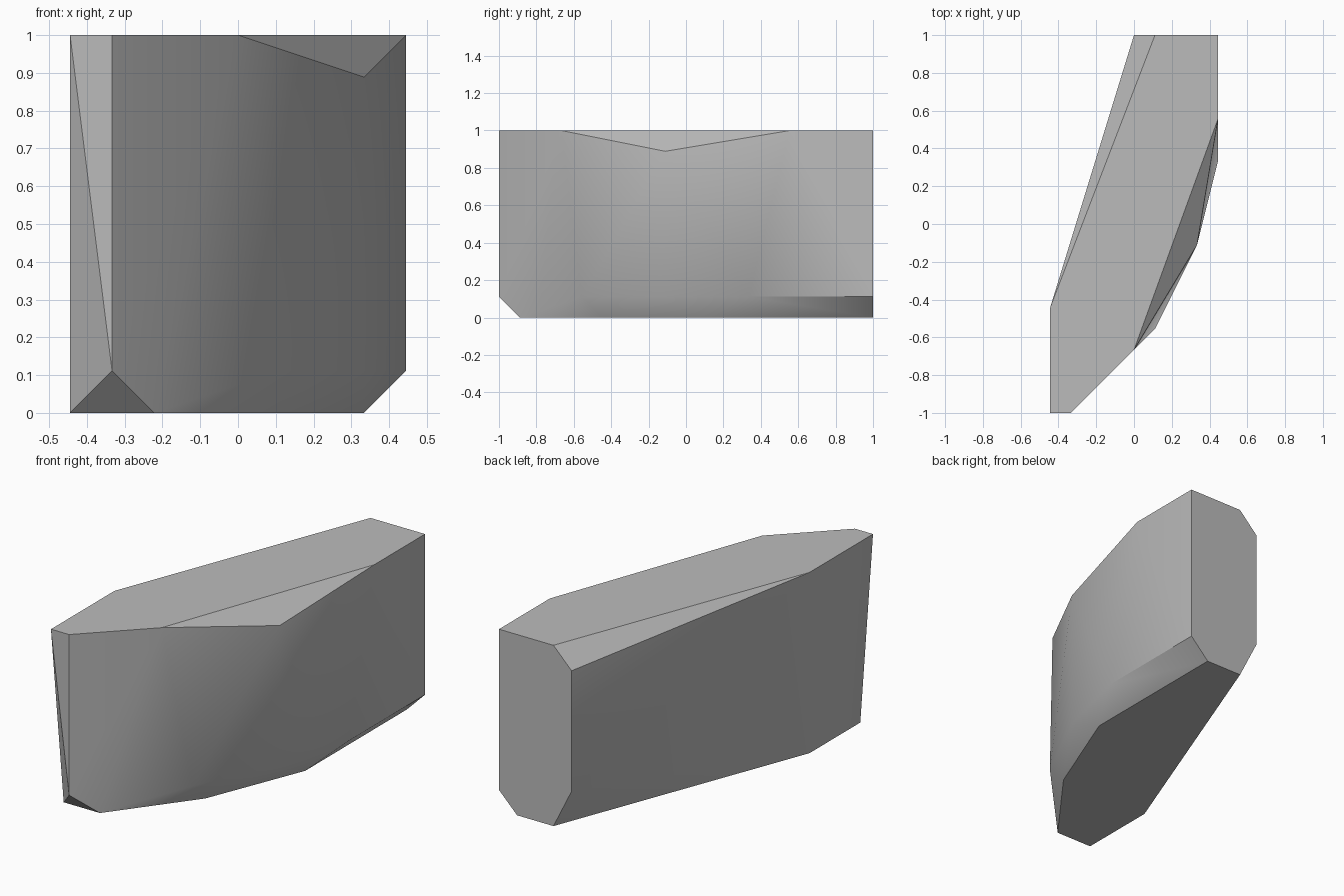
import bpy
import bmesh
import math
from mathutils import Vector

# Remove the default cube
default_cube = bpy.data.objects.get("Cube")
if default_cube:
    bpy.data.objects.remove(default_cube, do_unlink=True)


def make_material(name, color):
    material = bpy.data.materials.new(name)
    material.use_nodes = True
    material.diffuse_color = color
    material.node_tree.nodes["Principled BSDF"].inputs["Base Color"].default_value = color
    return material


def hull_object(name, outlines, unit, material, smooth_angle):
    """Wrap a tight convex skin around the given outlines."""
    bm = bmesh.new()
    for outline in outlines:
        for point in outline:
            bm.verts.new(Vector(point) * unit)
    bmesh.ops.convex_hull(bm, input=bm.verts)
    bmesh.ops.dissolve_limit(bm, angle_limit=math.radians(1),
                             verts=bm.verts, edges=bm.edges)
    bmesh.ops.recalc_face_normals(bm, faces=bm.faces)
    mesh = bpy.data.meshes.new(name)
    bm.to_mesh(mesh)
    bm.free()
    mesh.materials.append(material)
    obj = bpy.data.objects.new(name, mesh)
    bpy.context.collection.objects.link(obj)
    bpy.ops.object.select_all(action="DESELECT")
    obj.select_set(True)
    bpy.context.view_layer.objects.active = obj
    bpy.ops.object.shade_smooth_by_angle(angle=math.radians(smooth_angle))
    return obj


# The block is laid out on a grid of ninths
UNIT = 1 / 9

# Flat top, from the front corner round to the back
top_outline = [(-4, -9, 9), (-3, -9, 9), (0, -6, 9), (4, 5, 9),
               (4, 9, 9), (1, 9, 9), (-4, -4, 9)]

# Upper edge cuts: bulging side and back corner
upper_cuts = [(3, -1, 8), (0, 9, 8)]

# Lower edge cuts, round the bulging side to the back corner
lower_cuts = [(-3, -9, 1), (1, -5, 1), (3, -1, 1), (4, 3, 1),
              (4, 9, 1), (0, 9, 2)]

# Flat base
base_outline = [(-4, -8, 0), (-2, -8, 0), (1, -4, 0), (3, 1, 0),
                (3, 9, 0), (1, 9, 0), (-4, -4, 0)]

grey = make_material("stone_grey", (0.5, 0.5, 0.5, 1))
hull_object("curved_wall_block", [top_outline, upper_cuts, lower_cuts, base_outline],
            UNIT, grey, 40)
